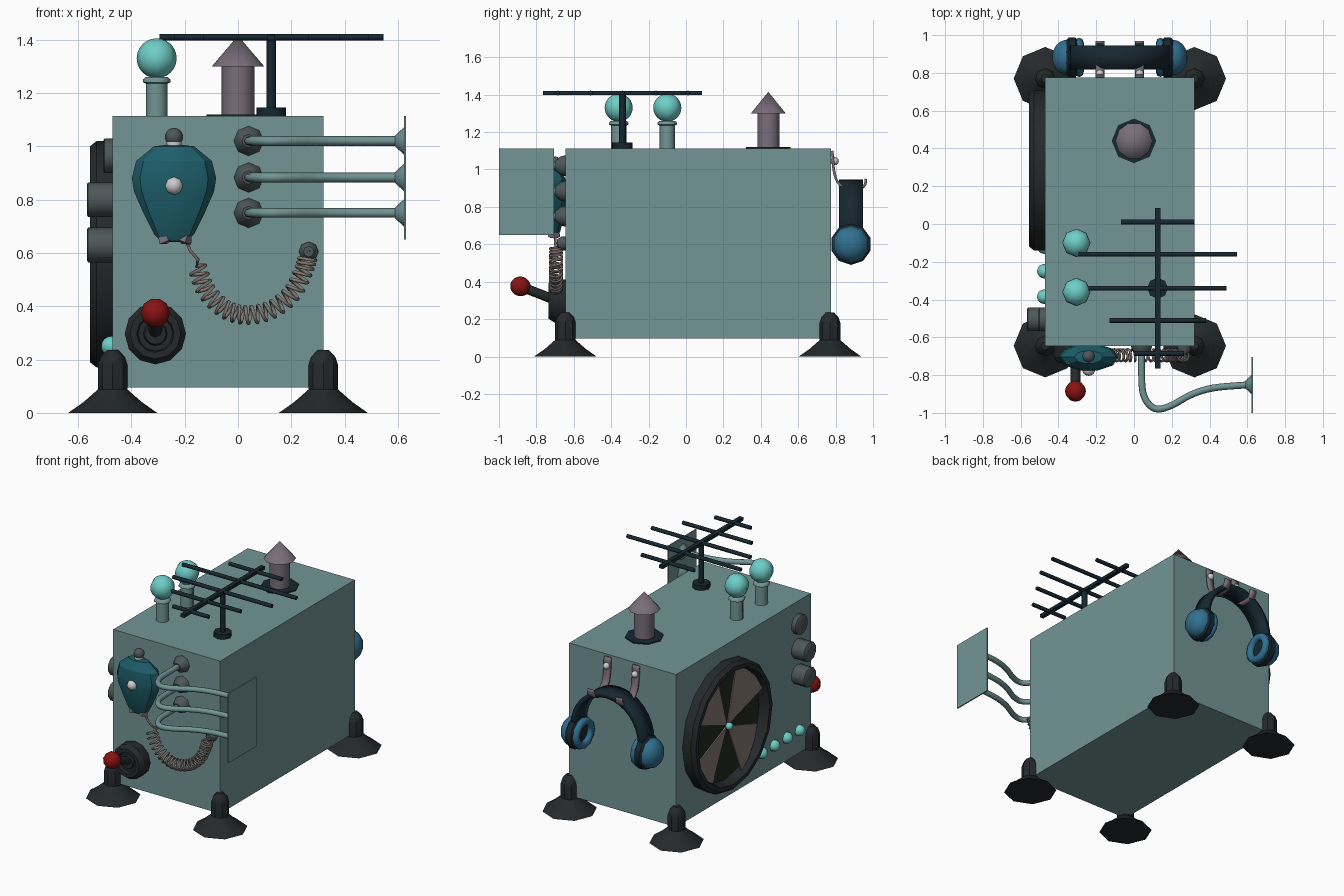
import bpy, bmesh
from math import sin, cos, pi, radians
from mathutils import Vector

if "Cube" in bpy.data.objects:
    bpy.data.objects.remove(bpy.data.objects["Cube"])


def mat(name, r, g, b):
    m = bpy.data.materials.new(name)
    m.diffuse_color = (r, g, b, 1)
    m.use_nodes = True
    m.node_tree.nodes["Principled BSDF"].inputs["Base Color"].default_value = m.diffuse_color
    return m


STEEL = mat("pale_teal", .17, .30, .30)
DARK = mat("charcoal", .018, .022, .024)
GREY = mat("mid_grey", .075, .095, .1)
NAVY = mat("navy", .008, .02, .03)
AQUA = mat("aqua", .16, .62, .58)
TEAL = mat("deep_teal", .012, .11, .14)
BLUE = mat("blue", .03, .16, .28)
MAUVE = mat("mauve", .19, .155, .19)
TAN = mat("taupe", .23, .19, .17)
OLIVE = mat("olive", .014, .022, .012)
RED = mat("red", .25, .006, .006)
WHITE = mat("off_white", .6, .62, .62)
X, Y, Z = Vector((1, 0, 0)), Vector((0, 1, 0)), Vector((0, 0, 1))


def finish(name, bm, m, angle=0):
    bmesh.ops.remove_doubles(bm, verts=bm.verts, dist=1e-5)
    bmesh.ops.recalc_face_normals(bm, faces=bm.faces)
    me = bpy.data.meshes.new(name)
    bm.to_mesh(me)
    bm.free()
    me.materials.append(m)
    o = bpy.data.objects.new(name, me)
    bpy.context.collection.objects.link(o)
    if angle:
        smooth(o, angle)
    return o


def smooth(o, angle):
    bpy.ops.object.select_all(action='DESELECT')
    o.select_set(True)
    bpy.context.view_layer.objects.active = o
    bpy.ops.object.shade_smooth_by_angle(angle=radians(angle))


def box(name, lo, hi, m):
    lo, hi = Vector(lo), Vector(hi)
    bm = bmesh.new()
    bmesh.ops.create_cube(bm, size=1)
    for v in bm.verts:
        v.co = Vector(a * b for a, b in zip(v.co, hi - lo)) + (lo + hi) / 2
    return finish(name, bm, m)


def lathe(name, prof, loc, m, axis=Z, n=8, angle=50, ring=False, squash=1):
    """Spin (radius, height) points about an axis; ring closes the profile."""
    q = Z.rotation_difference(axis)
    bm = bmesh.new()
    rows = [[bm.verts.new(Vector(loc) + q @ Vector((r * cos(2 * pi * i / n), squash * r * sin(2 * pi * i / n), h)))
             for i in range(n)] for r, h in prof]
    for a, b in zip(rows, rows[1:] + rows[:1] if ring else rows[1:]):
        for i in range(n):
            j = (i + 1) % n
            bm.faces.new((a[i], a[j], b[j], b[i]))
    return finish(name, bm, m, angle)


def rod(name, loc, r, length, m, axis=Z, n=8):
    return lathe(name, [(0, 0), (r, 0), (r, length), (0, length)], loc, m, axis, n)


def ball(name, loc, r, m, axis=Z, n=8):
    return lathe(name, [(r * sin(pi * k / 12), -r * cos(pi * k / 12)) for k in range(13)], loc, m, axis, n, 60)


def spline(pts, steps=6):
    p = [Vector(v) for v in pts]
    p = [2 * p[0] - p[1]] + p + [2 * p[-1] - p[-2]]
    out = []
    for a, b, c, d in zip(p, p[1:], p[2:], p[3:]):
        for k in range(steps):
            t = k / steps
            out.append(.5 * (2 * b + (c - a) * t + (2 * a - 5 * b + 4 * c - d) * t * t + (3 * b - a - 3 * c + d) * t ** 3))
    return out + [p[-2]]


def tube(name, pts, r, m, res=2):
    cu = bpy.data.curves.new(name, 'CURVE')
    cu.dimensions, cu.bevel_depth, cu.bevel_resolution, cu.use_fill_caps = '3D', r, res, True
    s = cu.splines.new('POLY')
    s.points.add(len(pts) - 1)
    for sp, p in zip(s.points, pts):
        sp.co = (*p, 1)
    cu.materials.append(m)
    o = bpy.data.objects.new(name, cu)
    bpy.context.collection.objects.link(o)
    bpy.ops.object.select_all(action='DESELECT')
    o.select_set(True)
    bpy.context.view_layer.objects.active = o
    bpy.ops.object.convert(target='MESH')
    smooth(bpy.context.object, 60)


def strap(name, pts, side, thick, m):
    bm = bmesh.new()
    rows = [(bm.verts.new(p - side), bm.verts.new(p + side)) for p in pts]
    for a, b in zip(rows, rows[1:]):
        bm.faces.new((a[0], a[1], b[1], b[0]))
    o = finish(name, bm, m, 40)
    s = o.modifiers.new("thickness", 'SOLIDIFY')
    s.thickness, s.offset = thick, 0


# Cabinet and corner feet
box("cabinet", (-.47, -.645, .095), (.32, .775, 1.113), STEEL)
for x in (-.47, .32):
    for y in (-.645, .77):
        lathe("foot", [(0, 0), (.167, 0), (.11, .04), (.055, .088), (.055, .18), (.045, .21), (.022, .235), (0, .235)],
              (x, y, 0), DARK, angle=40)

# Roof lamps
for y in (-.36, -.1):
    lathe("lamp_post", [(0, 0), (.041, 0), (.041, .125), (.052, .13), (.052, .14), (.041, .15), (0, .15)],
          (-.305, y, 1.11), STEEL)
    ball("lamp_bulb", (-.305, y, 1.33), .075, AQUA)

# Chimney
rod("chimney_plate", (0, .44, 1.11), .118, .01, NAVY)
rod("chimney_pipe", (0, .44, 1.11), .062, .195, MAUVE, n=10)
lathe("chimney_cap", [(0, 0), (.098, 0), (0, .115)], (0, .44, 1.3), MAUVE, n=10, angle=40)

# Roof antenna
rod("antenna_base", (.125, -.34, 1.11), .055, .035, NAVY)
rod("antenna_mast", (.125, -.34, 1.11), .018, .3, NAVY)
box("antenna_boom", (.111, -.765, 1.398), (.139, .085, 1.42), NAVY)
for y, a, b in ((.01, -.07, .32), (-.16, -.295, .545), (-.34, -.24, .49), (-.51, -.13, .38), (-.685, 0, .265)):
    rod("antenna_bar", (a, y, 1.409), .013, b - a, NAVY, X)

# Hand microphone
lathe("microphone_body", [(0, .64), (.05, .645), (.075, .67), (.115, .75), (.15, .83), (.158, .88), (.142, .945),
                          (.075, 1.0), (0, 1.008)], (-.24, -.705, 0), TEAL, n=10, angle=20, squash=.47)
rod("microphone_neck", (-.24, -.7, .99), .028, .04, WHITE)
ball("microphone_knob", (-.24, -.7, 1.035), .034, GREY)
ball("microphone_button", (-.24, -.77, .852), .034, WHITE, -Y)
for x, t in ((-.277, -.4), (-.2, .4)):
    lathe("microphone_clip", [(0, -.03), (.034, -.02), (.018, .03), (0, .03)], (x, -.705, .662), MAUVE,
          Vector((t, 0, 1)).normalized(), 5, 10)

# Coiled cord and its socket
arc = spline([(-.155, -.695, .55), (-.12, -.695, .46), (-.05, -.695, .39), (.03, -.695, .367), (.12, -.695, .385),
              (.2, -.695, .445), (.245, -.695, .53), (.262, -.695, .585)], 40)
coil = [Vector((-.195, -.7, .65)), Vector((-.18, -.7, .61)), Vector((-.15, -.695, .575))]
for i in range(len(arc) - 1):
    t = (arc[i + 1] - arc[i]).normalized()
    a = i / (len(arc) - 1) * 22 * 2 * pi
    coil.append(arc[i] + .032 * (cos(a) * Y + sin(a) * t.cross(Y)))
tube("coiled_cord", coil + [Vector((.265, -.69, .605)), Vector((.265, -.65, .605))], .0065, TAN, 1)
lathe("cord_socket", [(0, 0), (.037, 0), (.037, .02), (.02, .045), (0, .045)], (.265, -.645, .605), GREY, -Y)

# Bracket panel on three bent pipes
box("side_panel", (.622, -1, .65), (.63, -.705, 1.113), STEEL)
for z in (1.02, .883, .75):
    tube("bent_pipe", spline([(.04, -.65, z), (.04, -.75, z), (.045, -.88, z), (.075, -.95, z), (.125, -.98, z),
                              (.2, -.96, z), (.3, -.905, z), (.42, -.868, z), (.62, -.85, z)], 4), .018, STEEL)
    lathe("pipe_socket", [(0, 0), (.056, 0), (.05, .025), (.025, .055), (0, .055)], (.04, -.645, z), GREY, -Y)
    lathe("pipe_flange", [(0, 0), (.053, 0), (.02, .035), (0, .035)], (.624, -.85, z), STEEL, -X)

# Lever with round housing
lathe("lever_housing", [(0, 0), (.115, 0), (.115, .06), (.095, .09), (.07, .09), (.065, .065), (.045, .065),
                        (.04, .08), (0, .08)], (-.31, -.645, .297), DARK, -Y, 12, 30)
d = Vector((0, -.19, .075))
rod("lever_arm", (-.31, -.695, .3), .026, d.length, DARK, d.normalized())
ball("lever_grip", (-.31, -.885, .375), .055, RED, d.normalized(), 10)

# Fan on the left side
fc = Vector((-.47, .285, .595))
lathe("fan_rim", [(.425, 0), (.425, .06), (.405, .085), (.378, .085), (.37, .06), (.37, 0)], fc, DARK, -X, 16, 30, True)
rod("fan_back", fc, .38, .012, OLIVE, -X, 16)
for k in range(4):
    bm = bmesh.new()
    mid = pi / 4 + k * pi / 2
    pts = [fc - .035 * X]
    for s in (-1, -.33, .33, 1):
        a = mid + s * .44
        pts.append(fc - (.035 + .02 * s) * X + .365 * (cos(a) * Y + sin(a) * Z))
    f = bm.faces.new([bm.verts.new(p) for p in pts])
    bmesh.ops.triangulate(bm, faces=[f])
    o = finish("fan_blade", bm, TAN)
    o.modifiers.new("thickness", 'SOLIDIFY').thickness = .008
ball("fan_hub", fc - .05 * X, .024, AQUA)

# Dials and indicator bulbs on the left side
for z, h in ((.965, .035), (.8, .097), (.63, .097)):
    lathe("dial", [(0, 0), (.065, 0), (.065, h - .005), (.058, h), (0, h)], (-.47, -.505, z), GREY, -X, 10)
for y in (-.12, -.25, -.385, -.515):
    ball("indicator_bulb", (-.475, y, .25), .038, AQUA, -X)

# Headphones on the back
hx, hy, hz = -.075, .882, .6
strap("headphone_band", [Vector((hx + .25 * cos(a), hy, .66 + .27 * sin(a))) for a in
                         [pi * k / 16 for k in range(17)]], .064 * Y, .032, NAVY)
for s in (-1, 1):
    c, ax = Vector((hx + s * .2, hy, hz)), X * s
    lathe("earcup_rim", [(0, .03), (.09, .02), (.11, .035), (.11, .07), (.095, .085), (0, .085)], c, NAVY, ax, 10, 40)
    lathe("earcup_dome", [(.098 * cos(pi * k / 12), .08 + .078 * sin(pi * k / 12)) for k in range(7)], c, BLUE, ax, 10, 50)
    lathe("ear_cushion", [(.078 + .026 * cos(pi * k / 4), .015 + .024 * sin(pi * k / 4)) for k in range(8)],
          c, BLUE, ax, 12, 60, True)

# Wall hooks carrying the headphones
for x in (-.18, .03):
    strap("wall_hook", spline([(x, .782, 1.1), (x, .79, 1.0), (x, .81, .935), (x, .86, .893), (x, .92, .892),
                               (x, .955, .915), (x, .962, .95)], 4), .024 * X, .014, MAUVE)
    ball("hook_stud", (x, .795, 1.045), .022, WHITE, Y)
